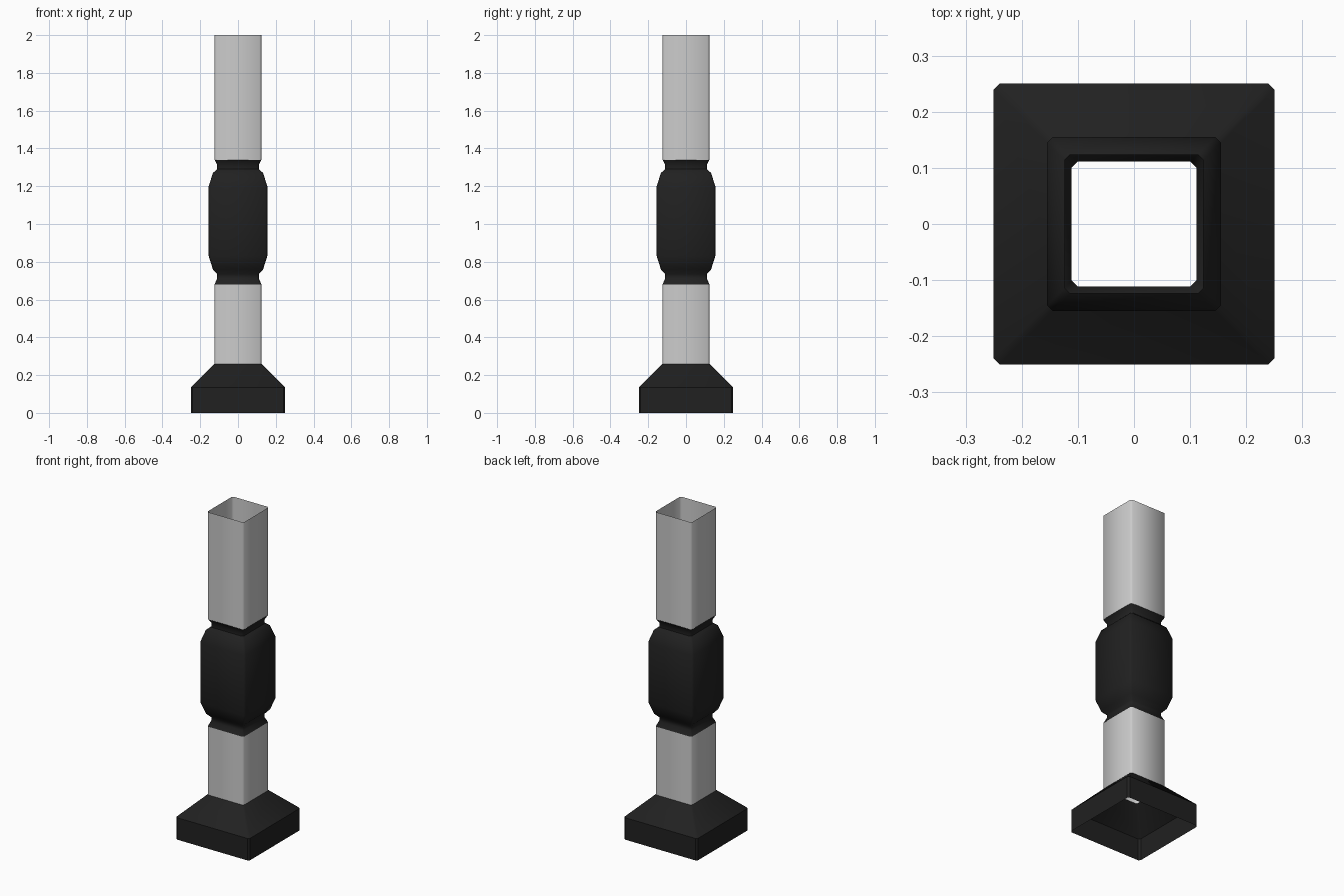
import bpy, bmesh, math

if "Cube" in bpy.data.objects:
    bpy.data.objects.remove(bpy.data.objects["Cube"])


def ring(h, z, c=0.01):
    """Square cross-section of half width h with small chamfered corners."""
    k = h - c
    return [(k, -h, z), (h, -k, z), (h, k, z), (k, h, z),
            (-k, h, z), (-h, k, z), (-h, -k, z), (-k, -h, z)]


def shell(name, profile, angle, mat=None):
    """Open-ended thin shell lofted through (half width, height) pairs."""
    bm = bmesh.new()
    rings = [[bm.verts.new(p) for p in ring(h, z)] for h, z in profile]
    for a, b in zip(rings, rings[1:]):
        for i in range(8):
            j = (i + 1) % 8
            bm.faces.new((a[i], a[j], b[j], b[i]))
    mesh = bpy.data.meshes.new(name)
    bm.to_mesh(mesh)
    bm.free()
    obj = bpy.data.objects.new(name, mesh)
    bpy.context.collection.objects.link(obj)
    if mat:
        mesh.materials.append(mat)
    bpy.ops.object.select_all(action='DESELECT')
    obj.select_set(True)
    bpy.context.view_layer.objects.active = obj
    bpy.ops.object.shade_smooth_by_angle(angle=math.radians(angle))
    return obj


black = bpy.data.materials.new("black")
black.diffuse_color = (0.015, 0.015, 0.015, 1)
black.use_nodes = True
black.node_tree.nodes["Principled BSDF"].inputs["Base Color"].default_value = black.diffuse_color

# Flared foot, hollow underneath
shell("base", [(0.25, 0), (0.25, 0.135), (0.124, 0.26)], 30, black)

# Square tube below and above the grip
shell("lower_post", [(0.124, 0.26), (0.124, 0.68)], 60)
shell("upper_post", [(0.124, 1.34), (0.124, 2.0)], 60)

# Bulging grip with a narrow neck at each end
grip = [(0.124, 0.68), (0.111, 0.71), (0.111, 0.735), (0.133, 0.76), (0.155, 0.83),
        (0.155, 1.20), (0.133, 1.27), (0.111, 1.29), (0.111, 1.315), (0.124, 1.34)]
shell("grip", grip, 46, black)
